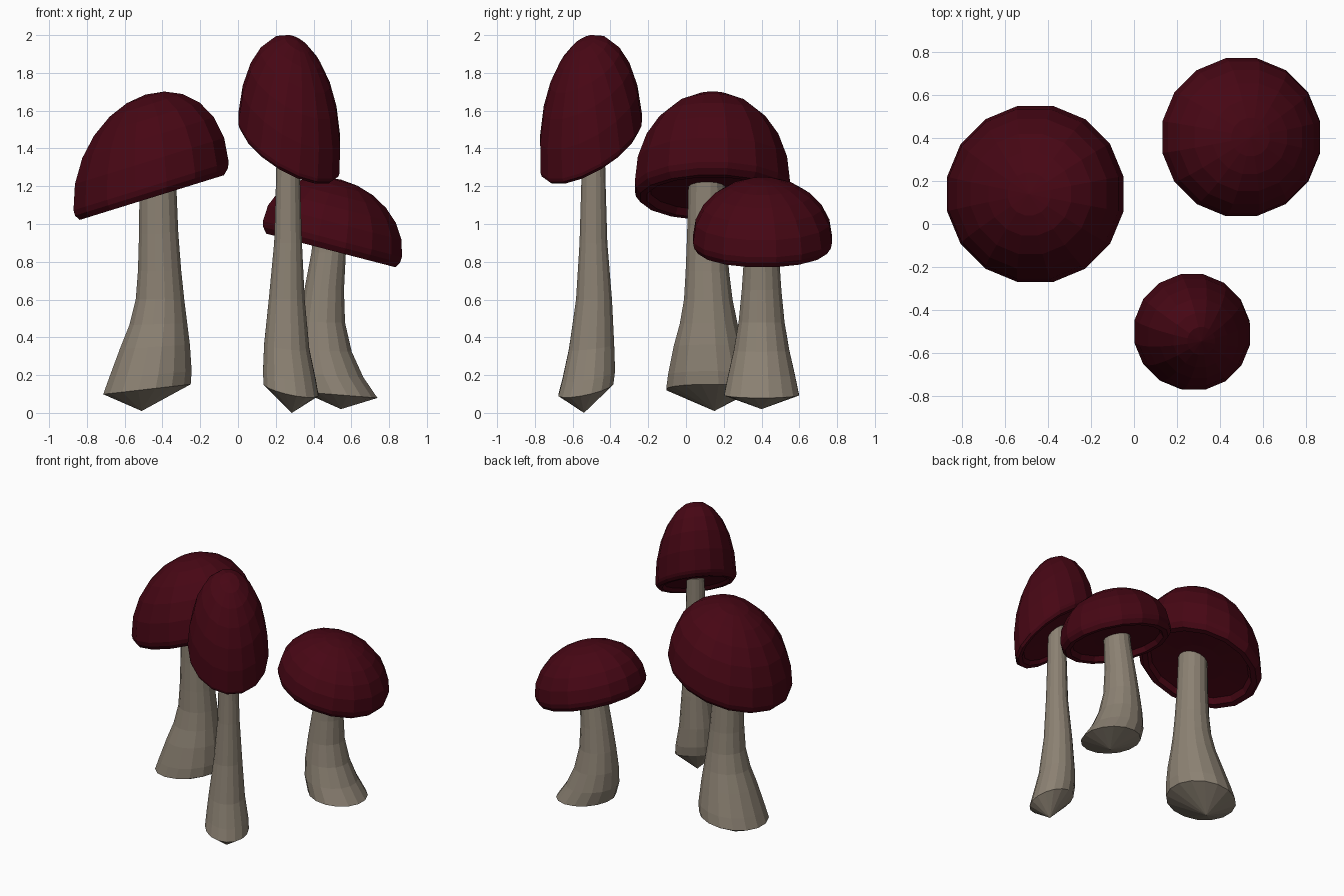
import bpy, bmesh, math
from mathutils import Vector

if "Cube" in bpy.data.objects:
    bpy.data.objects.remove(bpy.data.objects["Cube"])


def material(name, col):
    m = bpy.data.materials.new(name)
    m.diffuse_color = (*col, 1)
    m.use_nodes = True
    m.node_tree.nodes["Principled BSDF"].inputs["Base Color"].default_value = m.diffuse_color
    return m


RED = material("cap_red", (0.062, 0.002, 0.007))
TAN = material("stem_tan", (0.26, 0.22, 0.17))


def loft(name, rings, start, end, mat):
    """Skin a list of point rings and close each end with a fan to a point."""
    bm = bmesh.new()
    loops = [[bm.verts.new(p) for p in ring] for ring in rings]
    n = len(loops[0])
    for a, b in zip(loops, loops[1:]):
        for i in range(n):
            j = (i + 1) % n
            bm.faces.new((a[i], a[j], b[j], b[i]))
    for loop, tip in ((loops[0], start), (loops[-1], end)):
        v = bm.verts.new(tip)
        for i in range(n):
            bm.faces.new((loop[i], loop[(i + 1) % n], v))
    bmesh.ops.recalc_face_normals(bm, faces=bm.faces)
    me = bpy.data.meshes.new(name)
    bm.to_mesh(me)
    bm.free()
    me.materials.append(mat)
    ob = bpy.data.objects.new(name, me)
    bpy.context.collection.objects.link(ob)
    return ob


def ring(c, r, slope, n):
    """Circle in plan whose height follows a slope in x and y."""
    pts = []
    for i in range(n):
        a = 2 * math.pi * (i + 0.5) / n
        x, y = r * math.cos(a), r * math.sin(a)
        pts.append(Vector((c[0] + x, c[1] + y, c[2] + slope[0] * x + slope[1] * y)))
    return pts


def cap(name, centre, radius, height, slope, lean, lip):
    """Dome on a tilted rim, with a rolled lip and a shallow recessed underside."""
    c = Vector(centre)

    def at(h):
        t = h / height
        return c + Vector((lean[0] * t, lean[1] * t, h))

    profile = [(math.cos(math.radians(d)), height * math.sin(math.radians(d)))
               for d in (76, 62, 47, 32, 16, 0)]
    profile += [(0.985, -lip * 0.5), (0.93, -lip), (0.84, -lip),
                (0.79, -lip * 0.4), (0.4, -lip * 0.3)]
    rings = [ring(at(h), radius * r, slope, 16) for r, h in profile]
    loft(name, rings, at(height), at(-lip * 0.3), RED)


def stem(name, sections, slope, tip):
    """Flared stem from (x, y, z, radius) sections, ending in a blunt point."""
    rings = []
    for x, y, z, r in sections:
        k = max(0.0, 1 - (z - 0.1) / 0.5)
        rings.append(ring((x, y, z), r, (slope[0] * k, slope[1] * k), 16))
    loft(name, rings, Vector(sections[0][:3]), Vector(tip), TAN)


# Wide mushroom on the left
cap("wide_cap", (-0.46, 0.14, 1.2), 0.419, 0.485, (0.31, 0), (-0.03, 0), 0.06)
stem("wide_stem", [(-0.425, 0.11, 1.26, 0.098), (-0.42, 0.11, 0.95, 0.106),
                   (-0.415, 0.113, 0.75, 0.117), (-0.413, 0.118, 0.6, 0.131),
                   (-0.422, 0.12, 0.47, 0.156), (-0.44, 0.12, 0.35, 0.189),
                   (-0.465, 0.125, 0.2, 0.224), (-0.482, 0.127, 0.125, 0.236)],
     (0.12, 0), (-0.51, 0.15, 0.01))

# Tall mushroom in front
cap("tall_cap", (0.27, -0.502, 1.43), 0.273, 0.54, (-0.5, 0.5), (0.045, -0.045), 0.04)
stem("tall_stem", [(0.265, -0.49, 1.46, 0.06), (0.265, -0.49, 1.2, 0.066),
                   (0.265, -0.49, 0.9, 0.075), (0.258, -0.487, 0.6, 0.097),
                   (0.258, -0.5, 0.35, 0.122), (0.272, -0.515, 0.2, 0.142),
                   (0.28, -0.53, 0.125, 0.148)],
     (-0.22, 0.22), (0.285, -0.54, 0))

# Short mushroom at the back right
cap("short_cap", (0.5, 0.405, 0.92), 0.375, 0.315, (-0.26, 0), (0.045, 0), 0.06)
stem("short_stem", [(0.49, 0.4, 0.96, 0.09), (0.48, 0.4, 0.85, 0.093),
                    (0.456, 0.4, 0.65, 0.107), (0.445, 0.4, 0.48, 0.124),
                    (0.455, 0.4, 0.33, 0.15), (0.487, 0.4, 0.2, 0.18),
                    (0.54, 0.4, 0.095, 0.202)],
     (-0.08, 0), (0.545, 0.4, 0.02))
